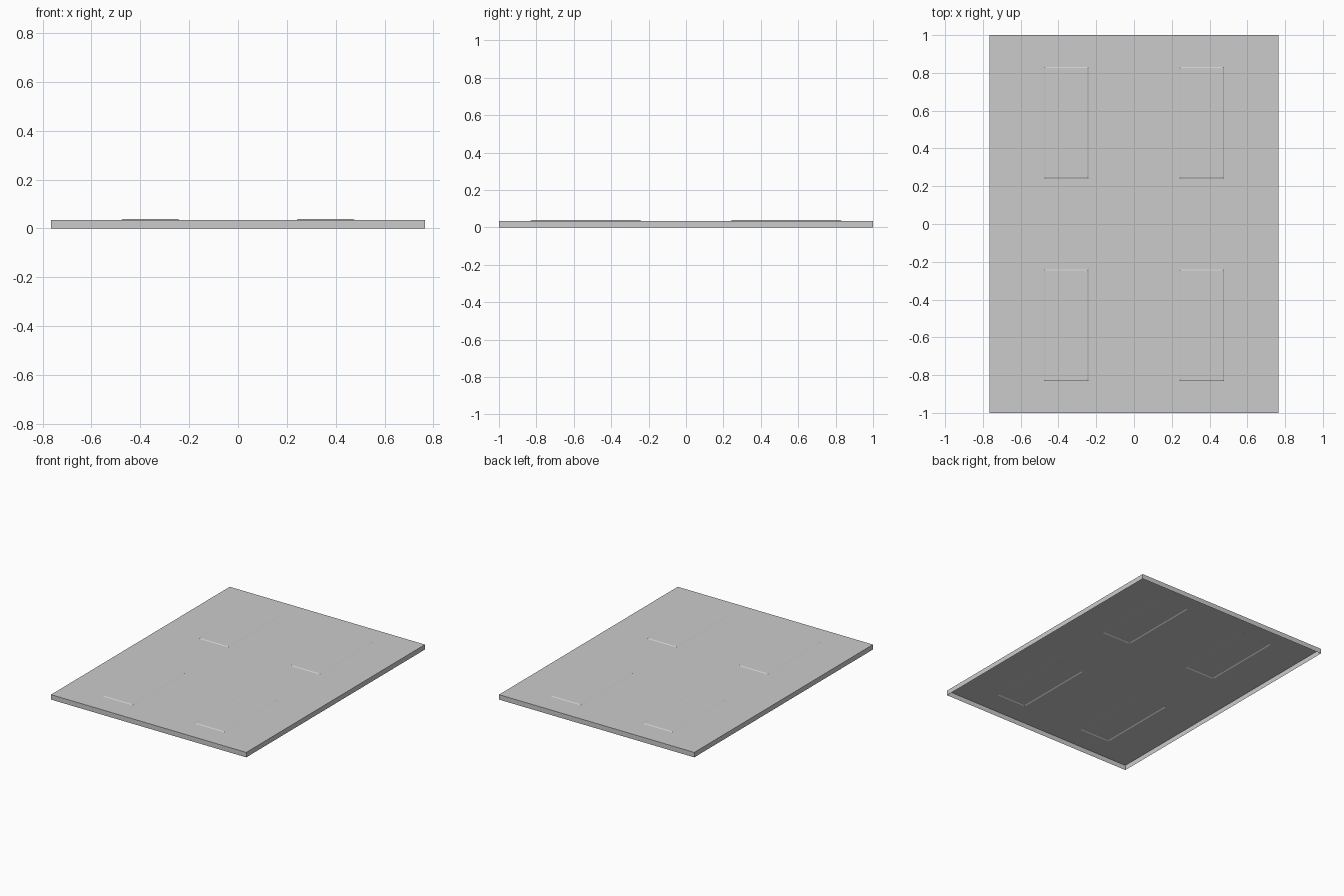
import bpy, bmesh

if "Cube" in bpy.data.objects:
    bpy.data.objects.remove(bpy.data.objects["Cube"])

W, L, H = 0.765, 1.0, 0.035   # half width, half length, sheet height
PX, PY = (0.24, 0.477), (0.24, 0.832)
RISE, SLOPE = 0.004, 0.009

# Top sheet as a grid whose cells line up with the four panels
bm = bmesh.new()
xs = [-W, -PX[1], -PX[0], PX[0], PX[1], W]
ys = [-L, -PY[1], -PY[0], PY[0], PY[1], L]
grid = [[bm.verts.new((x, y, H)) for y in ys] for x in xs]
panels = []
for i in range(5):
    for j in range(5):
        f = bm.faces.new((grid[i][j], grid[i + 1][j], grid[i + 1][j + 1], grid[i][j + 1]))
        if i in (1, 3) and j in (1, 3):
            panels.append(f)

# Side walls, open underneath
rim = [e for e in bm.edges if e.is_boundary]
walls = bmesh.ops.extrude_edge_only(bm, edges=rim)["geom"]
for v in walls:
    if isinstance(v, bmesh.types.BMVert):
        v.co.z = 0

# Raised panels with narrow sloping edges
bmesh.ops.inset_individual(bm, faces=panels, thickness=SLOPE)
for f in panels:
    for v in f.verts:
        v.co.z = H + RISE

bmesh.ops.recalc_face_normals(bm, faces=bm.faces)
top = max(bm.faces, key=lambda f: f.calc_center_median().z)
if top.normal.z < 0:
    bmesh.ops.reverse_faces(bm, faces=bm.faces)
mesh = bpy.data.meshes.new("embossed_sheet")
bm.to_mesh(mesh)
bm.free()
bpy.context.collection.objects.link(bpy.data.objects.new("embossed_sheet", mesh))
